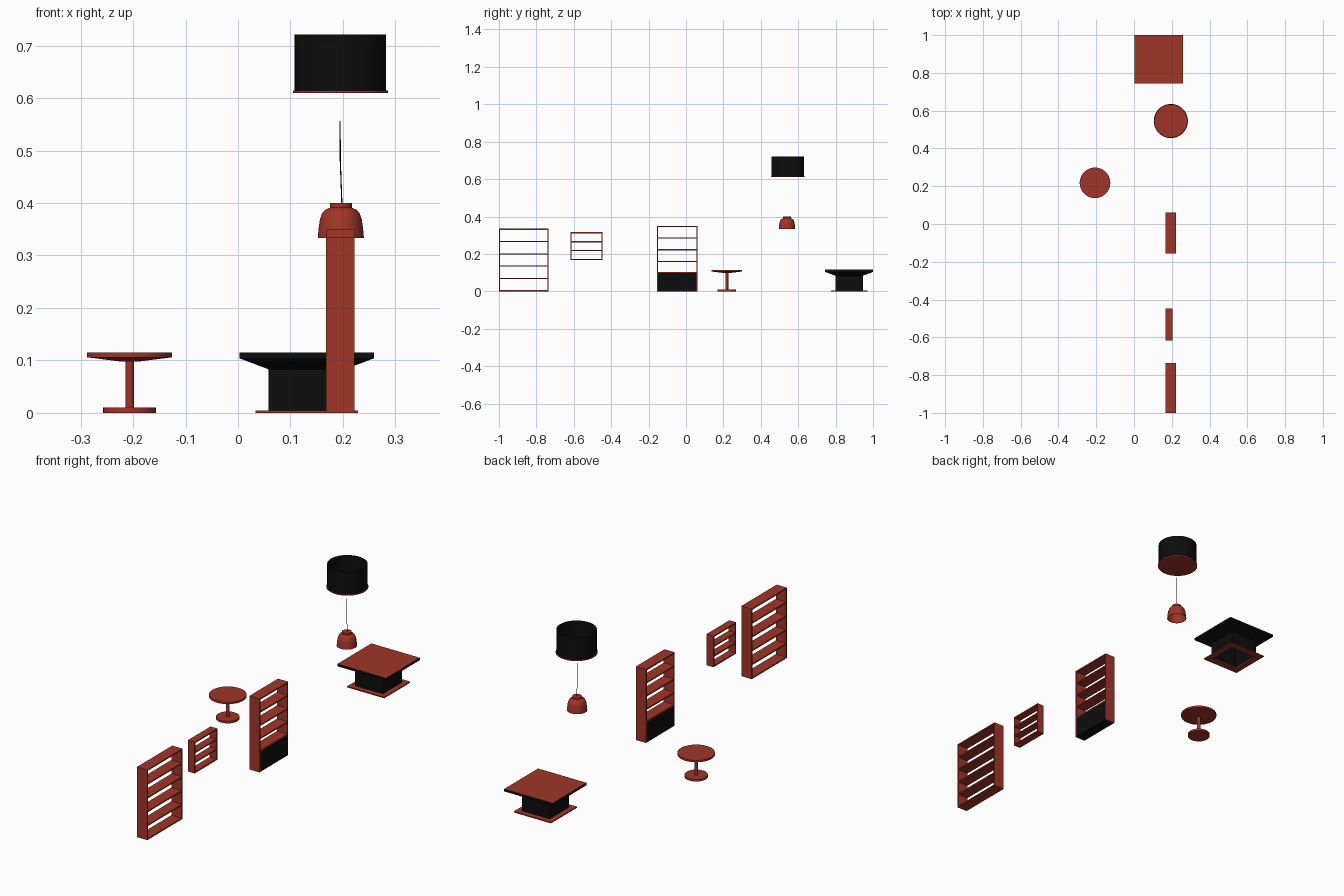
import bpy, bmesh, math
from mathutils import Matrix, Vector

if "Cube" in bpy.data.objects:
    bpy.data.objects.remove(bpy.data.objects["Cube"])


def material(name, rgb):
    m = bpy.data.materials.new(name)
    m.diffuse_color = (*rgb, 1)
    m.use_nodes = True
    m.node_tree.nodes["Principled BSDF"].inputs["Base Color"].default_value = m.diffuse_color
    return m


RED = material("brick_red", (0.35, 0.035, 0.022))
BLACK = material("black", (0.004, 0.004, 0.004))


def finish(name, bm, mat, smooth):
    bmesh.ops.remove_doubles(bm, verts=bm.verts, dist=1e-5)
    bmesh.ops.recalc_face_normals(bm, faces=bm.faces)
    me = bpy.data.meshes.new(name)
    bm.to_mesh(me)
    bm.free()
    me.materials.append(mat)
    ob = bpy.data.objects.new(name, me)
    bpy.context.collection.objects.link(ob)
    if smooth:
        bpy.ops.object.select_all(action='DESELECT')
        ob.select_set(True)
        bpy.context.view_layer.objects.active = ob
        bpy.ops.object.shade_smooth_by_angle(angle=math.radians(35))
    return ob


def lathe(name, centre, profile, mat, segs=64, closed=False):
    """Turn a (radius, z) profile; four segments give a square part."""
    bm = bmesh.new()
    square = segs == 4
    k, a0 = (math.sqrt(2), math.pi / 4) if square else (1, 0)
    rings = []
    for i in range(segs):
        a = a0 + i * math.tau / segs
        rings.append([bm.verts.new((centre[0] + r * k * math.cos(a),
                                    centre[1] + r * k * math.sin(a), z))
                      for r, z in profile])
    n = len(profile)
    for i in range(segs):
        p, q = rings[i], rings[(i + 1) % segs]
        for j in range(n if closed else n - 1):
            h = (j + 1) % n
            bm.faces.new((p[j], q[j], q[h], p[h]))
    return finish(name, bm, mat, not square)


def boxes(name, spans, mat):
    bm = bmesh.new()
    for lo, hi in spans:
        lo, hi = Vector(lo), Vector(hi)
        mtx = Matrix.Translation((lo + hi) / 2) @ Matrix.Diagonal((*(hi - lo), 1))
        bmesh.ops.create_cube(bm, size=1, matrix=mtx)
    return finish(name, bm, mat, False)


def shelf_unit(name, x0, x1, y0, y1, z0, z1, tops, t=0.006):
    """Two side panels and open-backed boards whose upper faces lie at tops."""
    spans = [((x0, y0, z0), (x1, y0 + t, z1)), ((x0, y1 - t, z0), (x1, y1, z1))]
    spans += [((x0, y0 + t, z - t), (x1, y1 - t, z)) for z in tops]
    return boxes(name, spans, RED)


# shelving
shelf_unit("tall_shelf", 0.168, 0.222, -1.0, -0.735, 0, 0.335,
           [0.006 + i * 0.0658 for i in range(6)])
shelf_unit("wall_shelf", 0.168, 0.204, -0.618, -0.447, 0.167, 0.316,
           [0.173, 0.221, 0.268, 0.316])
shelf_unit("cabinet_shelf", 0.168, 0.222, -0.155, 0.061, 0, 0.35,
           [0.103, 0.162, 0.225, 0.288, 0.35])
boxes("cabinet_box", [((0.1685, -0.149, 0), (0.2215, 0.055, 0.097))], BLACK)

# round pedestal table
lathe("round_table", (-0.2065, 0.218),
      [(0, 0), (0.0505, 0), (0.0505, 0.01), (0.008, 0.01), (0.008, 0.098),
       (0.018, 0.098), (0.081, 0.106), (0.081, 0.115), (0, 0.115)], RED)

# square table: hollow black column and flared underside, red top and foot frame
sq = (0.131, 0.872)
lathe("square_table_body", sq,
      [(0.128, 0.115), (0.128, 0.104), (0.073, 0.083), (0.073, 0.005),
       (0.069, 0.005), (0.069, 0.112)], BLACK, 4, True)
lathe("square_table_top", sq,
      [(0, 0.111), (0.1275, 0.111), (0.1275, 0.1155), (0, 0.1155)], RED, 4)
lathe("square_table_foot", sq,
      [(0.069, 0), (0.098, 0), (0.098, 0.005), (0.069, 0.005)], RED, 4, True)

# drum lamp: open black shade over a red diffuser
lamp = (0.195, 0.545)
lathe("drum_shade", lamp,
      [(0.087, 0.614), (0.087, 0.721), (0.0855, 0.721), (0.0855, 0.614)],
      BLACK, closed=True)
lathe("drum_diffuser", lamp,
      [(0, 0.61), (0.0905, 0.61), (0.0905, 0.6145), (0, 0.6145)], RED)

# bell pendant, open below
bell = (0.196, 0.54)
lathe("pendant_bell", bell,
      [(0.044, 0.333), (0.0425, 0.35), (0.040, 0.368), (0.036, 0.380),
       (0.030, 0.387), (0.021, 0.391), (0.021, 0.40), (0, 0.40),
       (0, 0.388), (0.020, 0.388), (0.029, 0.384), (0.035, 0.377),
       (0.0385, 0.366), (0.041, 0.35), (0.0425, 0.333)], RED, closed=True)

# pendant cord
cu = bpy.data.curves.new("pendant_cord", 'CURVE')
cu.dimensions = '3D'
cu.bevel_depth = 0.0011
cu.bevel_resolution = 2
cu.use_fill_caps = True
sp = cu.splines.new('POLY')
sp.points.add(2)
for pt, co in zip(sp.points, [(0.198, 0.54, 0.398), (0.195, 0.54, 0.48), (0.1945, 0.54, 0.556)]):
    pt.co = (*co, 1)
cu.materials.append(BLACK)
bpy.context.collection.objects.link(bpy.data.objects.new("pendant_cord", cu))
